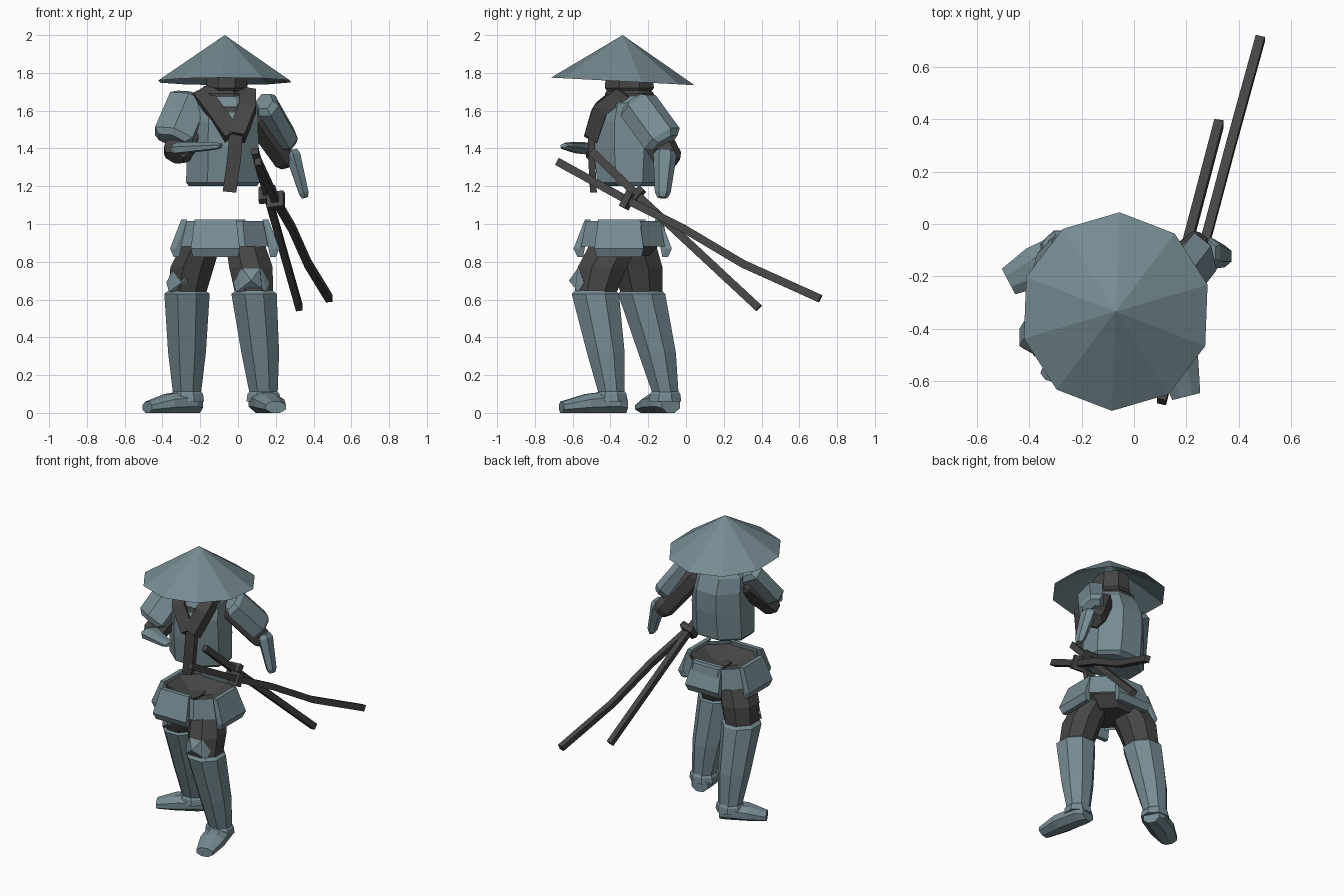
import bpy, bmesh, math
from mathutils import Vector

if "Cube" in bpy.data.objects:
    bpy.data.objects.remove(bpy.data.objects["Cube"])


def material(name, red, green, blue):
    mat = bpy.data.materials.new(name)
    mat.use_nodes = True
    colour = (red, green, blue, 1)
    mat.diffuse_color = colour
    mat.node_tree.nodes["Principled BSDF"].inputs["Base Color"].default_value = colour
    return mat


STEEL = material("blue_grey", .18, .26, .29)
DARK = material("charcoal", .06, .06, .06)
UP = Vector((0, 0, 1))
RIGHTWARD = Vector((1, 0, 0))


def finish(name, bm, mat):
    bmesh.ops.recalc_face_normals(bm, faces=bm.faces)
    mesh = bpy.data.meshes.new(name)
    bm.to_mesh(mesh)
    bm.free()
    mesh.materials.append(mat)
    obj = bpy.data.objects.new(name, mesh)
    bpy.context.collection.objects.link(obj)


def loft(name, mat, rings, sides, axis, across=RIGHTWARD, closed=True):
    """Skin flat-sided rings given as (centre, half width, half depth)."""
    axis = axis.normalized()
    u = (across - axis * across.dot(axis)).normalized()
    v = axis.cross(u)
    angles = [math.tau * (i + .5) / sides for i in range(sides)]
    fit_u = max(math.cos(a) for a in angles)
    fit_v = max(math.sin(a) for a in angles)
    bm = bmesh.new()
    loops = [[bm.verts.new(centre + u * (width * math.cos(a) / fit_u)
                           + v * (depth * math.sin(a) / fit_v)) for a in angles]
             for centre, width, depth in rings]
    for low, high in zip(loops, loops[1:]):
        for i in range(sides):
            j = (i + 1) % sides
            bm.faces.new((low[i], low[j], high[j], high[i]))
    if closed:
        bm.faces.new(loops[0])
        bm.faces.new(loops[-1])
    finish(name, bm, mat)


def stack(name, mat, x, y, profile, closed=True):
    """Horizontal eight-sided rings given as (height, half width, half depth)."""
    rings = [(Vector((x, y, z)), width, depth) for z, width, depth in profile]
    loft(name, mat, rings, 8, UP, closed=closed)


def limb(name, mat, start, end, width, depth, taper=1, chamfer=.1, across=RIGHTWARD):
    """Six-sided tapering segment with chamfered ends."""
    start, end = Vector(start), Vector(end)
    rings = []
    for along, shrink in ((0, .7), (chamfer, 1), (1 - chamfer, 1), (1, .7)):
        size = shrink * (1 + (taper - 1) * along)
        rings.append((start.lerp(end, along), width * size, depth * size))
    loft(name, mat, rings, 6, end - start, across)


def strap(name, mat, path, width, depth):
    """Four-sided bar through the points of a path."""
    path = [Vector(p) for p in path]
    rings = [(p, width, depth) for p in path]
    loft(name, mat, rings, 4, path[-1] - path[0])


def hull(name, mat, points):
    bm = bmesh.new()
    for point in points:
        bm.verts.new(point)
    bmesh.ops.convex_hull(bm, input=bm.verts)
    finish(name, bm, mat)


# Straw hat: ten-sided hollow cone, rim tilted up at the front
bm = bmesh.new()
hat_centre = Vector((-.07, -.335, 0))
apex = bm.verts.new(hat_centre + UP * 2)
lining = bm.verts.new(hat_centre + UP * 1.97)
rim = []
for i in range(10):
    angle = math.tau * i / 10 + math.pi / 2 - .04
    back = math.sin(angle)
    offset = Vector((.365 * math.cos(angle), .38 * back, 1.755 - .02 * back))
    rim.append(bm.verts.new(hat_centre + offset))
for a, b in zip(rim, rim[1:] + rim[:1]):
    bm.faces.new((a, b, apex))
    bm.faces.new((b, a, lining))
finish("hat", bm, STEEL)

# Head, neck wrap and crossed collar closed over the chest
stack("head", DARK, -.06, -.3, [(1.66, .07, .08), (1.72, .11, .13), (1.84, .1, .12)])
stack("neck_wrap", DARK, -.08, -.3, [(1.62, .15, .13), (1.69, .14, .13), (1.73, .1, .1)])
strap("collar_tail", DARK, [(-.045, -.49, 1.17), (-.02, -.5, 1.35), (-.01, -.5, 1.5)], .036, .018)
strap("collar_left", DARK, [(-.01, -.5, 1.46), (.05, -.45, 1.61), (.05, -.33, 1.7)], .045, .04)
strap("collar_right", DARK, [(-.03, -.49, 1.46), (-.13, -.45, 1.6), (-.2, -.34, 1.69)], .045, .045)
hull("collar_front", DARK, [(-.01, -.5, 1.5), (-.02, -.4, 1.5), (-.13, -.46, 1.62), (.05, -.46, 1.62),
                            (-.16, -.35, 1.7), (.05, -.35, 1.7)])

# Chest
stack("torso", STEEL, -.08, -.3, [(1.2, .18, .14), (1.22, .195, .17), (1.4, .19, .19),
                                  (1.54, .185, .19), (1.64, .18, .15), (1.69, .13, .12)])

# Arms: dark sleeve, plated upper arm, plated forearm with hand
left_turn = Vector((1, 0, .4))
limb("left_sleeve", DARK, (.07, -.24, 1.6), (.26, -.08, 1.32), .065, .09, .85, across=left_turn)
limb("left_arm_plate", STEEL, (.14, -.27, 1.65), (.265, -.11, 1.43), .06, .11, across=left_turn)
limb("left_forearm", STEEL, (.285, -.11, 1.39), (.355, -.125, 1.14), .04, .065, .6)
limb("right_sleeve", DARK, (-.22, -.29, 1.58), (-.335, -.5, 1.35), .08, .07, .9)
limb("right_arm_plate", STEEL, (-.25, -.31, 1.67), (-.35, -.47, 1.44), .105, .08)
limb("right_forearm", STEEL, (-.34, -.53, 1.4), (-.09, -.645, 1.415), .06, .035, .5,
     across=Vector((.5, 1, .2)))

# Hips: hollow dark pelvis inside a light waist band
hips = Vector((-.07, -.325, 0))
stack("pelvis", DARK, hips.x, hips.y, [(.83, .12, .13), (.9, .2, .19), (1, .21, .19), (.9, .05, .05)])
stack("waist_band", STEEL, hips.x, hips.y, [(.88, .26, .23), (1.015, .23, .205)], closed=False)

# Four flared skirt plates around the waist
for name, outward, reach, shift in (("front", (0, -1, 0), .21, .05), ("back", (0, 1, 0), .19, 0),
                                    ("left", (1, 0, 0), .23, .03), ("right", (-1, 0, 0), .23, 0)):
    outward = Vector(outward)
    along = outward.cross(UP)
    points = []
    for height, flare, half in ((1.025, 0, .11), (.87, .06, .13), (.825, .04, .12)):
        for edge in (-half, half):
            for inset in (0, .03):
                points.append(hips + outward * (reach + flare - inset)
                              + along * (edge + shift) + UP * height)
    hull("skirt_plate_" + name, STEEL, points)


def leg(side, hip, knee, ankle, toe):
    """Thigh, shin guard, knee guard, cuff and foot from four plan points."""
    hip, knee, ankle, toe = (Vector((*p, 0)) for p in (hip, knee, ankle, toe))
    thigh = [(knee + UP * .63, .1, .11), (hip.lerp(knee, .7) + UP * .77, .115, .13),
             (hip + UP * .93, .1, .13)]
    loft(side + "_thigh", DARK, thigh, 8, UP)
    shin = [(ankle + UP * .11, .075, .07), (ankle.lerp(knee, .35) + UP * .32, .1, .1),
            (knee + UP * .63, .12, .125), (knee + UP * .655, .09, .1)]
    loft(side + "_shin", STEEL, shin, 8, UP)
    cuff = [(ankle + UP * .06, .09, .085), (ankle + UP * .1, .085, .08), (ankle + UP * .13, .06, .06)]
    loft(side + "_cuff", STEEL, cuff, 8, UP)

    # Knee guard: a faceted cap on the front of the joint
    cap = knee + Vector((-.015, -.09, .7))
    points = [cap + Vector((0, -.05, 0)), cap + Vector((0, .08, 0))]
    for sign in (-1, 1):
        for width, depth, height in ((.095, .03, -.01), (.05, 0, .07), (.08, 0, -.06)):
            points.append(cap + Vector((sign * width, depth, height)))
    hull(side + "_knee", STEEL, points)

    # Foot: flat-soled wedge from heel to toe
    foot = []
    for along, width, height in ((-.28, .055, .045), (-.1, .075, .06), (.5, .08, .05), (1, .055, .03)):
        foot.append((ankle.lerp(toe, along) + UP * height, width, height))
    loft(side + "_foot", STEEL, foot, 8, toe - ankle, (toe - ankle).cross(UP))


leg("left", (.03, -.36), (.085, -.48), (.135, -.395), (.2, -.66))
leg("right", (-.18, -.3), (-.27, -.235), (-.27, -.11), (-.48, -.22))


def sword(name, path):
    """Sheathed blade along a path, with a square guard at the second point."""
    strap(name, DARK, path, .018, .021)
    guard, ahead = Vector(path[1]), Vector(path[2])
    half = (ahead - guard).normalized() * .018
    strap(name + "_guard", DARK, [guard - half, guard + half], .045, .045)


sword("long_sword", [(.105, -.68, 1.33), (.2, -.31, 1.125), (.285, -.02, .98),
                     (.37, .3, .79), (.483, .71, .605)])
sword("short_sword", [(.09, -.5, 1.385), (.155, -.26, 1.155), (.325, .385, .555)])
